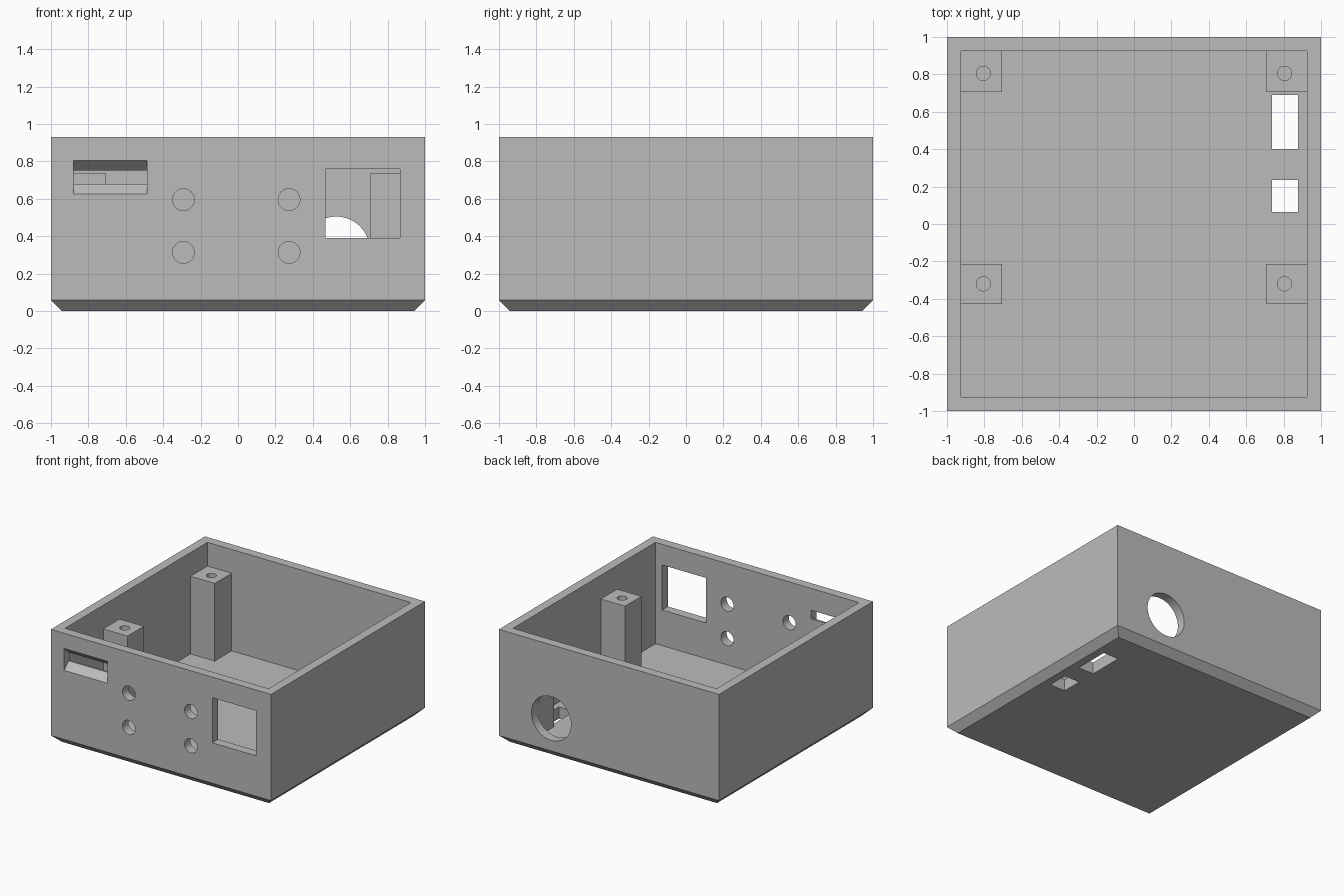
import bpy
import bmesh
from math import cos, sin, tau, radians
from mathutils import Vector

cube = bpy.data.objects.get("Cube")
if cube:
    bpy.data.objects.remove(cube, do_unlink=True)

grey = bpy.data.materials.new("plain grey")
grey.use_nodes = True
colour = (0.5, 0.5, 0.5, 1)
grey.diffuse_color = colour
grey.node_tree.nodes["Principled BSDF"].inputs["Base Color"].default_value = colour


def prism(name, profile, axis, low, high):
    """Extrude a 2D profile along an axis; the profile uses the other two axes in order."""
    def place(p, h):
        q = list(p)
        q.insert("xyz".index(axis), h)
        return Vector(q)

    bm = bmesh.new()
    base = bm.faces.new([bm.verts.new(place(p, low)) for p in profile])
    shift = place((0, 0), high - low)
    out = bmesh.ops.extrude_face_region(bm, geom=[base])
    bmesh.ops.translate(bm, vec=shift,
                        verts=[g for g in out["geom"] if isinstance(g, bmesh.types.BMVert)])
    if base.is_valid and len(base.edges[0].link_faces) > 2:
        bm.faces.remove(base)
    # Close the starting end if the extrusion consumed it
    open_edges = [e for e in bm.edges if e.is_boundary]
    if open_edges:
        bmesh.ops.holes_fill(bm, edges=open_edges, sides=0)
    bmesh.ops.recalc_face_normals(bm, faces=bm.faces)
    mesh = bpy.data.meshes.new(name)
    bm.to_mesh(mesh)
    bm.free()
    mesh.materials.append(grey)
    obj = bpy.data.objects.new(name, mesh)
    bpy.context.collection.objects.link(obj)
    return obj


def rect(a0, a1, b0, b1):
    return [(a0, b0), (a1, b0), (a1, b1), (a0, b1)]


def circle(a, b, r, n=48):
    return [(a + r * cos(tau * i / n), b + r * sin(tau * i / n)) for i in range(n)]


def combine(target, other, operation="DIFFERENCE"):
    bpy.context.view_layer.objects.active = target
    mod = target.modifiers.new(other.name, "BOOLEAN")
    mod.operation = operation
    mod.solver = "EXACT"
    mod.object = other
    bpy.ops.object.modifier_apply(modifier=mod.name)
    bpy.data.objects.remove(other, do_unlink=True)


HEIGHT, INNER, FLOOR, CHAMFER = 0.93, 0.925, 0.097, 0.058

# Outer box with a chamfered bottom edge
box = prism("enclosure", rect(-1, 1, -1, 1), "z", 0, HEIGHT)
bm = bmesh.new()
bm.from_mesh(box.data)
bottom = [e for e in bm.edges if all(v.co.z < 0.01 for v in e.verts)]
bmesh.ops.bevel(bm, geom=bottom, offset=CHAMFER, segments=1, affect="EDGES")
bm.to_mesh(box.data)
bm.free()

# Open cavity
combine(box, prism("cavity", rect(-INNER, INNER, -INNER, INNER), "z", FLOOR, 1.1))

# Mounting posts with screw holes, set into the walls
for side in (-1, 1):
    x0, x1 = sorted((side * 0.705, side * 0.96))
    for y0, y1, hole_y in ((0.705, 0.96, 0.805), (-0.428, -0.215, -0.32)):
        combine(box, prism("post", rect(x0, x1, y0, y1), "z", 0.07, 0.735), "UNION")
        combine(box, prism("screw_hole", circle(side * 0.805, hole_y, 0.038, 32),
                           "z", 0.2, 0.9))

# Front wall: four button holes and the display window
for x in (-0.292, 0.273):
    for z in (0.313, 0.595):
        combine(box, prism("button_hole", circle(x, z, 0.058), "y", -1.1, -0.9))
combine(box, prism("window", rect(0.467, 0.865, 0.39, 0.76), "y", -1.1, -0.9))

# Front wall: slot that flares outward above and below
flare = [(-1.05, 0.805), (-1, 0.805), (-0.94, 0.75), (-0.9, 0.75),
         (-0.9, 0.68), (-0.94, 0.68), (-1, 0.625), (-1.05, 0.625)]
combine(box, prism("flared_slot", flare, "x", -0.88, -0.487))

# Back wall: round port
combine(box, prism("round_port", circle(0.525, 0.325, 0.18, 64), "y", 0.9, 1.1))

# Floor: two rectangular slots
for y0, y1 in ((0.40, 0.69), (0.065, 0.235)):
    combine(box, prism("floor_slot", rect(0.737, 0.876, y0, y1), "z", -0.1, 0.2))

# Smooth round holes, crisp edges elsewhere
bpy.ops.object.select_all(action="DESELECT")
box.select_set(True)
bpy.context.view_layer.objects.active = box
bpy.ops.object.shade_smooth_by_angle(angle=radians(30))
